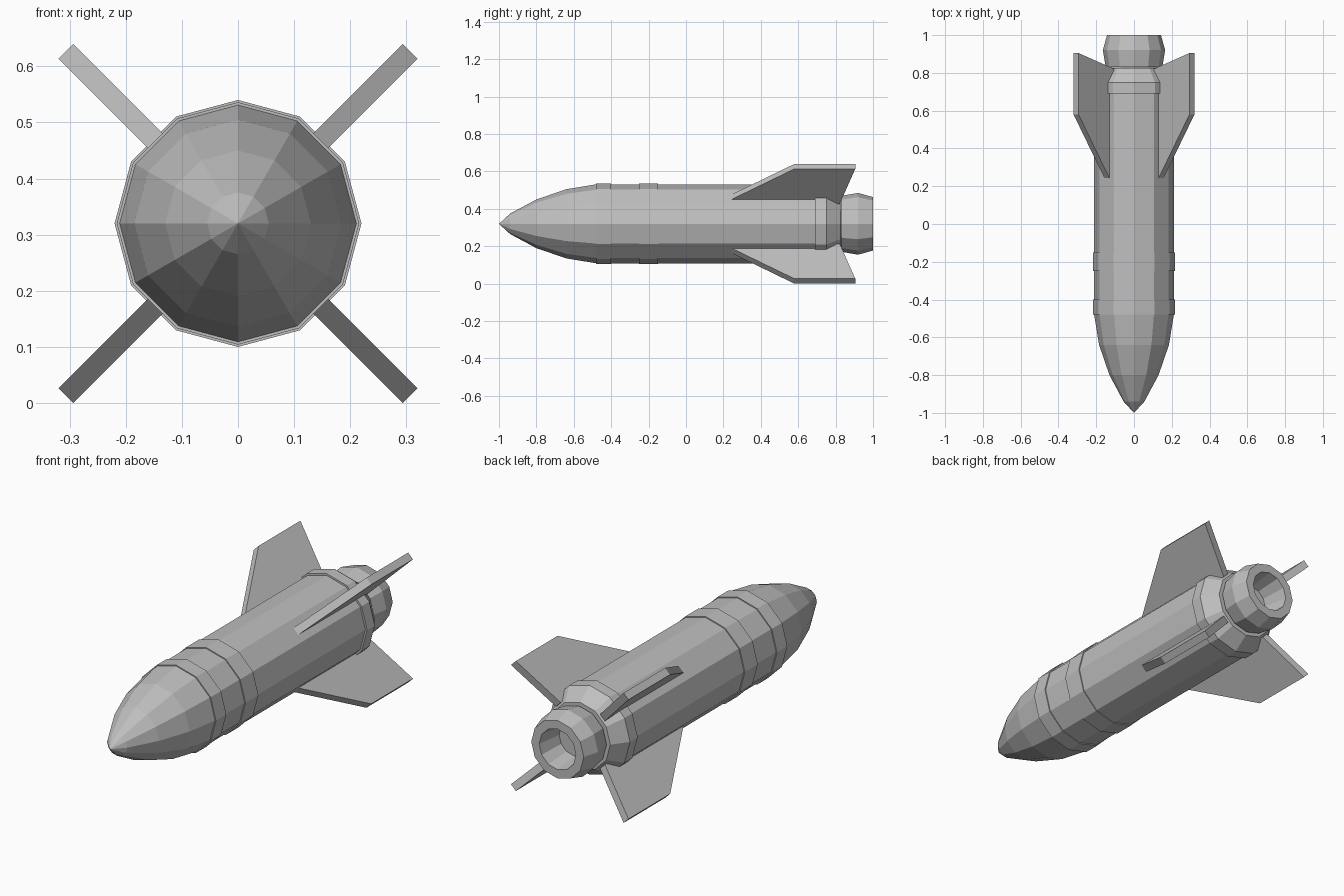
import bpy, bmesh, math
from mathutils import Matrix, Vector

if "Cube" in bpy.data.objects:
    bpy.data.objects.remove(bpy.data.objects["Cube"])

AXIS_Z = 0.32
SIDES = 12

grey = bpy.data.materials.new("light_grey")
grey.diffuse_color = (0.52, 0.52, 0.52, 1)
grey.use_nodes = True
grey.node_tree.nodes["Principled BSDF"].inputs["Base Color"].default_value = grey.diffuse_color


def finish(bm, name):
    bmesh.ops.recalc_face_normals(bm, faces=bm.faces)
    mesh = bpy.data.meshes.new(name)
    bm.to_mesh(mesh)
    bm.free()
    mesh.materials.append(grey)
    obj = bpy.data.objects.new(name, mesh)
    bpy.context.collection.objects.link(obj)
    return obj


def lathe(name, profile):
    """Turn (y, radius) points around the rocket axis; ends are capped."""
    bm = bmesh.new()
    rings = []
    for y, r in profile:
        if r == 0:
            rings.append([bm.verts.new((0, y, AXIS_Z))] * SIDES)
            continue
        rings.append([bm.verts.new((r * math.cos(a), y, AXIS_Z + r * math.sin(a)))
                      for a in (math.tau * i / SIDES for i in range(SIDES))])
    for a, b in zip(rings, rings[1:]):
        for i in range(SIDES):
            j = (i + 1) % SIDES
            bm.faces.new(list(dict.fromkeys((a[i], a[j], b[j], b[i]))))
    for ring in (rings[0], rings[-1]):
        if len(set(ring)) == SIDES:
            bm.faces.new(ring)
    return finish(bm, name)


# Nose cone and main tube
lathe("nose_cone", [(-1, 0), (-0.94, 0.055), (-0.80, 0.13), (-0.64, 0.185), (-0.48, 0.211)])
lathe("body_tube", [(-0.48, 0.211), (0.70, 0.211)])

# Raised bands
for name, y0, y1 in (("nose_band", -0.48, -0.40), ("middle_band", -0.25, -0.15)):
    lathe(name, [(y0, 0.216), (y1, 0.216)])

# Rear collar tapering down to the engine, and the narrow neck
lathe("rear_collar", [(0.69, 0.22), (0.75, 0.22), (0.825, 0.165)])
lathe("engine_neck", [(0.81, 0.135), (0.85, 0.135)])

# Engine nozzle with a hollow bore
lathe("engine_nozzle", [(0.832, 0), (0.832, 0.15), (0.92, 0.165), (1.0, 0.143),
                        (1.0, 0.10), (0.87, 0.082), (0.87, 0)])

# Four diagonal fins: outline in (y, radius), extruded to thickness
outline = [(0.195, 0.17), (0.58, 0.434), (0.905, 0.434), (0.822, 0.17)]
half = 0.0187
for k, label in enumerate(("upper_right", "upper_left", "lower_left", "lower_right")):
    bm = bmesh.new()
    face = bm.faces.new([bm.verts.new((r, y, -half)) for y, r in outline])
    ext = bmesh.ops.extrude_face_region(bm, geom=[face])
    top = [v for v in ext["geom"] if isinstance(v, bmesh.types.BMVert)]
    bmesh.ops.translate(bm, verts=top, vec=Vector((0, 0, 2 * half)))
    angle = math.radians(45 + 90 * k)
    bm.transform(Matrix.Translation((0, 0, AXIS_Z)) @ Matrix.Rotation(-angle, 4, 'Y'))
    finish(bm, "fin_" + label)
